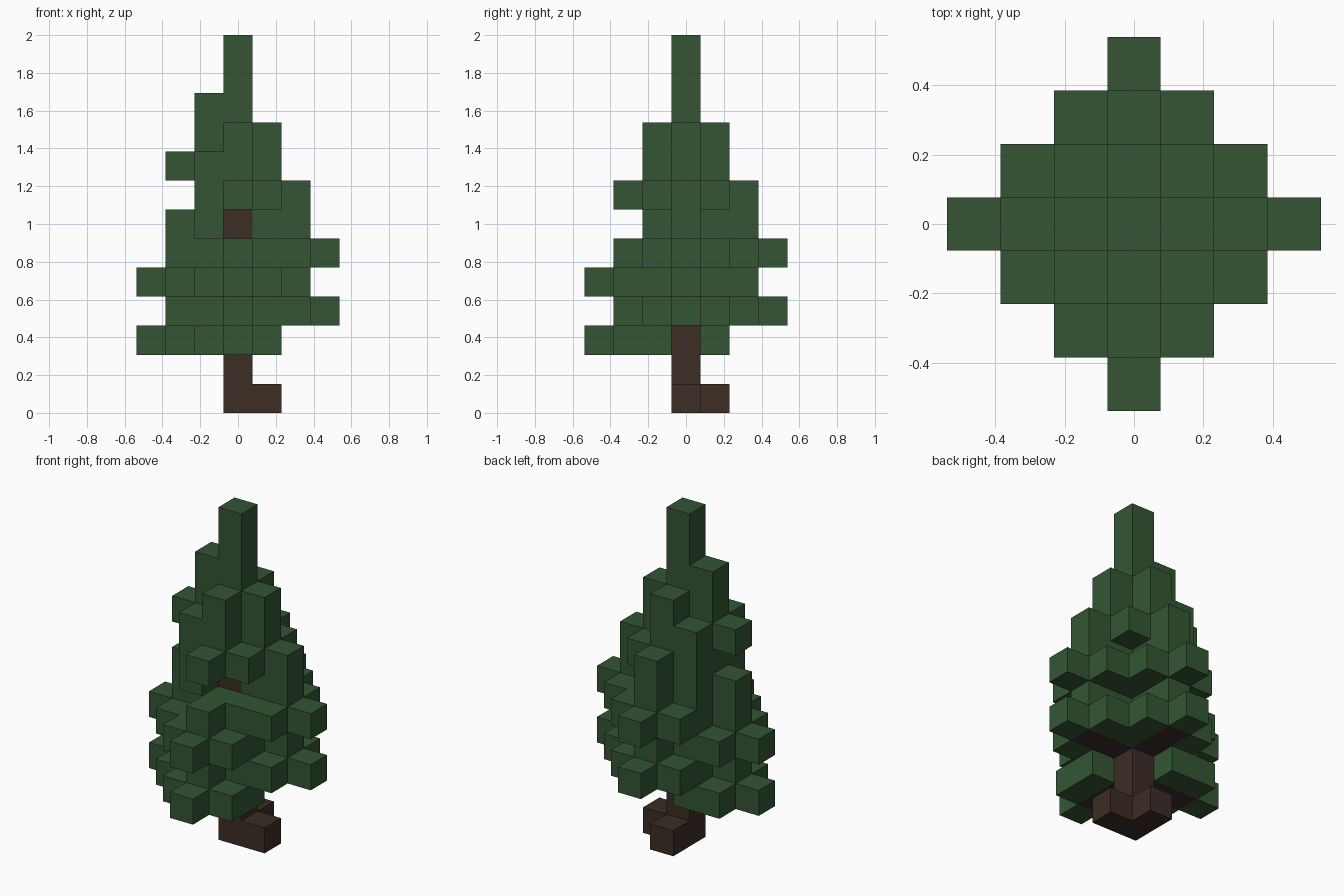
import bpy
import bmesh
from mathutils import Vector

cube = bpy.data.objects.get("Cube")
if cube:
    bpy.data.objects.remove(cube, do_unlink=True)

S = 2 / 13  # block size


def make_material(name, rgb):
    mat = bpy.data.materials.new(name)
    mat.use_nodes = True
    mat.diffuse_color = (*rgb, 1)
    mat.node_tree.nodes["Principled BSDF"].inputs["Base Color"].default_value = (*rgb, 1)
    return mat


def half_diamond(side, radius):
    """Cells of a diamond on one side of its diagonal."""
    span = range(-radius, radius + 1)
    return {(x, y) for x in span for y in span
            if abs(x) + abs(y) <= radius and (x + y) * side >= 0}


def arms(side, length):
    """Two straight arms from the trunk, along x and y."""
    return {c for n in range(1, length + 1) for c in ((n * side, 0), (0, n * side))}


def at(layer, cells):
    return {(x, y, layer) for x, y in cells}


# Trunk with two roots, and boughs that alternate direction
wood = {(0, 0, k) for k in range(10)} | at(0, arms(1, 1))
for layer, side in ((2, -1), (3, 1), (4, -1), (5, 1)):
    wood |= at(layer, arms(side, 2))

# Lower foliage: half diamonds facing alternate ways
leaves = at(2, half_diamond(-1, 3))
for layer, side in ((3, 1), (4, -1), (5, 1)):
    leaves |= at(layer, half_diamond(side, 3) | arms(-side, 2))

# Upper foliage, narrowing to the tip
cross = arms(1, 1) | arms(-1, 1)
leaves |= at(6, arms(1, 2) | {(-2, 0), (-1, 0), (-1, -1), (-1, 1)})
leaves |= at(7, half_diamond(1, 2) | cross | {(0, -2), (-1, -1)})
leaves |= at(8, cross | {(-2, 0), (-1, -1), (-1, 1)})
leaves |= at(9, cross)
leaves |= {(-1, 0, 10)} | {(0, 0, k) for k in (10, 11, 12)}
leaves -= wood
filled = wood | leaves


def build(name, cells, mat):
    """Join blocks into one shell, leaving out faces between blocks."""
    bm = bmesh.new()
    axes = [Vector((1, 0, 0)), Vector((0, 1, 0)), Vector((0, 0, 1))]
    for cell in sorted(cells):
        centre = Vector(cell) + Vector((0, 0, 0.5))
        for a in range(3):
            u, v = axes[(a + 1) % 3] / 2, axes[(a + 2) % 3] / 2
            for sign in (1, -1):
                n = axes[a] * sign
                if tuple(int(c) for c in Vector(cell) + n) in filled:
                    continue
                mid = centre + n / 2
                corners = [mid - u - v, mid + u - v, mid + u + v, mid - u + v]
                bm.faces.new([bm.verts.new(p * S) for p in corners[::sign]])
    bmesh.ops.remove_doubles(bm, verts=bm.verts[:], dist=S / 100)
    mesh = bpy.data.meshes.new(name)
    bm.to_mesh(mesh)
    bm.free()
    mesh.materials.append(mat)
    obj = bpy.data.objects.new(name, mesh)
    bpy.context.collection.objects.link(obj)


build("trunk_and_boughs", wood, make_material("bark_brown", (0.045, 0.026, 0.018)))
build("foliage", leaves, make_material("leaf_green", (0.033, 0.091, 0.034)))
